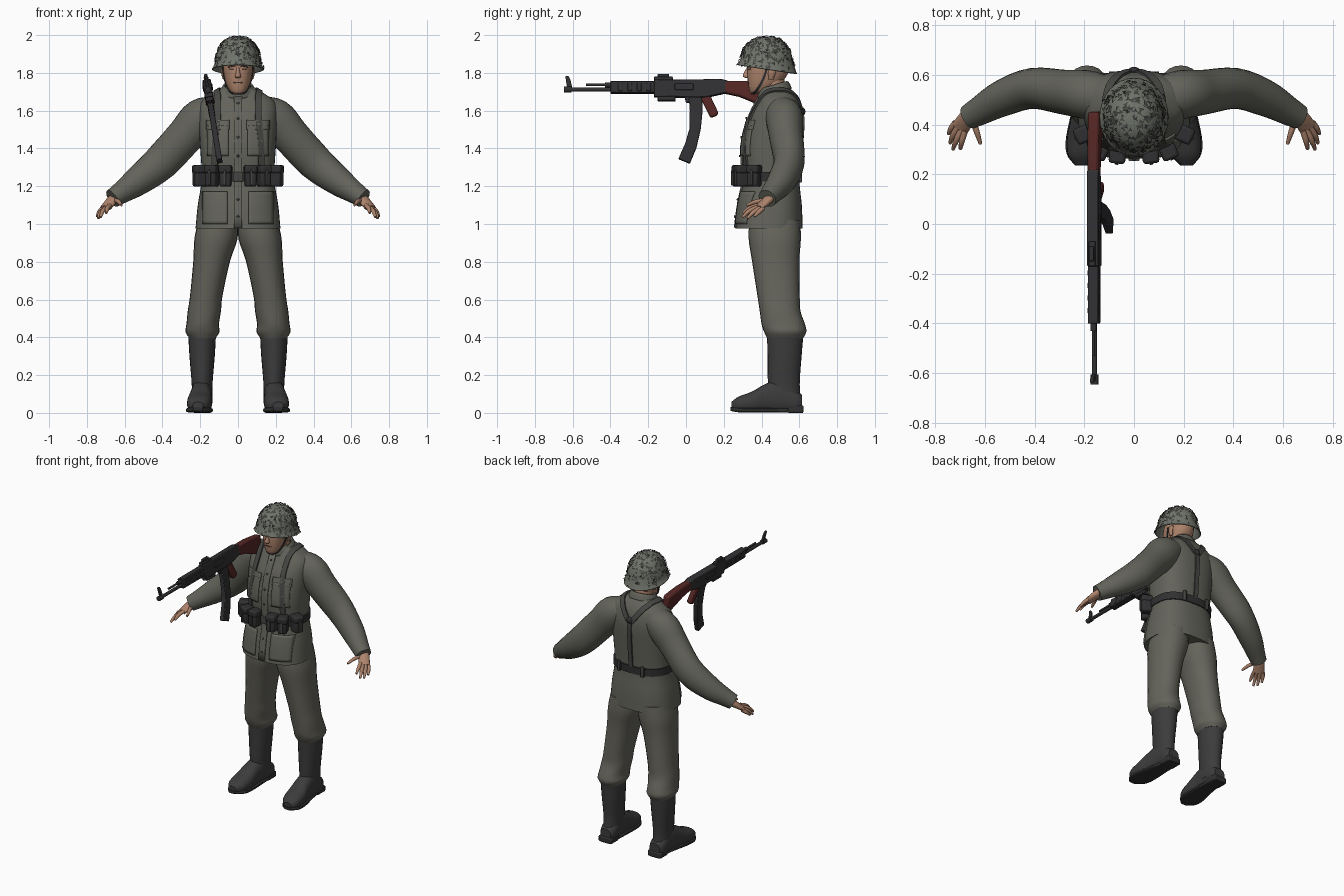
import bpy, bmesh, random
from math import sin, cos, pi, tau, radians, copysign
from mathutils import Vector, Matrix
from mathutils.bvhtree import BVHTree

if "Cube" in bpy.data.objects:
    bpy.data.objects.remove(bpy.data.objects["Cube"])
random.seed(4)
X, Y, Z = Vector((1, 0, 0)), Vector((0, 1, 0)), Vector((0, 0, 1))


def material(name, r, g, b):
    m = bpy.data.materials.new(name)
    m.use_nodes = True
    m.diffuse_color = (r, g, b, 1)
    bsdf = m.node_tree.nodes["Principled BSDF"]
    bsdf.inputs["Base Color"].default_value = (r, g, b, 1)
    bsdf.inputs["Roughness"].default_value = 0.8
    return m


WOOL = material("field grey wool", .125, .125, .105)
TROUSER = material("trouser grey", .13, .127, .105)
LEATHER = material("dark leather", .03, .03, .032)
WEB = material("strap grey", .06, .06, .055)
BOOT = material("boot black", .045, .045, .045)
SKIN = material("skin", .42, .23, .15)
HAIR = material("dark brown", .07, .04, .03)
STEEL = material("gun steel", .03, .03, .033)
WOOD = material("red wood", .09, .02, .018)
COVER = material("helmet cover", .16, .175, .145)


def finish(name, bm, mat, mirror=False, angle=40, bevel=0, thick=0):
    bmesh.ops.recalc_face_normals(bm, faces=bm.faces)
    me = bpy.data.meshes.new(name)
    bm.to_mesh(me)
    bm.free()
    me.materials.append(mat)
    ob = bpy.data.objects.new(name, me)
    bpy.context.collection.objects.link(ob)
    bpy.ops.object.select_all(action='DESELECT')
    ob.select_set(True)
    bpy.context.view_layer.objects.active = ob
    bpy.ops.object.shade_smooth_by_angle(angle=radians(angle))
    if thick:
        mod = ob.modifiers.new("thickness", 'SOLIDIFY')
        mod.thickness, mod.offset = thick, 0
    if bevel:
        mod = ob.modifiers.new("soft edges", 'BEVEL')
        mod.width, mod.segments = bevel, 2
    if mirror:
        ob.modifiers.new("other side", 'MIRROR')
    return ob


def spline(points, steps):
    """Catmull-Rom samples through points of any dimension."""
    p = [Vector(q) for q in points]
    p = [p[0] * 2 - p[1]] + p + [p[-1] * 2 - p[-2]]
    out = []
    for a, b, c, d in zip(p, p[1:], p[2:], p[3:]):
        for t in (i / steps for i in range(steps)):
            out.append((b * 2 + (c - a) * t + (a * 2 - b * 5 + c * 4 - d) * t**2
                        + (b * 3 - a - c * 3 + d) * t**3) / 2)
    return out + [p[-2]]


def skin_rings(bm, rings, caps=True):
    vs = [[bm.verts.new(co) for co in r] for r in rings]
    n = len(vs[0])
    for a, b in zip(vs, vs[1:]):
        for i in range(n):
            bm.faces.new((a[i], a[(i + 1) % n], b[(i + 1) % n], b[i]))
    if caps:
        bm.faces.new(vs[0])
        bm.faces.new(vs[-1])


def loft(name, secs, mat, axis=None, n=2, seg=24, steps=4, caps=True, shape=None, **kw):
    """Rings (x, y, z, radius, radius) level with an axis, or square to their path."""
    s = spline(secs, steps)
    rings = []
    for i, q in enumerate(s):
        if axis == 'z':
            u, v = X, Y
        elif axis == 'y':
            u, v = X, Z
        else:
            t = (s[min(i + 1, len(s) - 1)] - s[max(i - 1, 0)]).to_3d().normalized()
            u = Z.cross(t).normalized()
            v = t.cross(u)
        ring = []
        for k in range(seg):
            c, d = cos(tau * k / seg), sin(tau * k / seg)
            p = Vector(q[:3]) + u * q[3] * copysign(abs(c)**(2 / n), c) + v * q[4] * copysign(abs(d)**(2 / n), d)
            ring.append(shape(p) if shape else p)
        rings.append(ring)
    bm = bmesh.new()
    skin_rings(bm, rings, caps)
    return finish(name, bm, mat, **kw)


def surface(ob):
    me = ob.data
    return BVHTree.FromPolygons([v.co for v in me.vertices], [p.vertices[:] for p in me.polygons])


def strap(name, tree, points, width, mat, lift=.009, **kw):
    s = [tree.find_nearest(p)[:2] for p in spline(points, 6)]
    rings = []
    for i, (p, nrm) in enumerate(s):
        t = s[min(i + 1, len(s) - 1)][0] - s[max(i - 1, 0)][0]
        side = t.cross(nrm).normalized() * width / 2
        rings.append([p - side - nrm * .006, p + side - nrm * .006, p + side + nrm * lift, p - side + nrm * lift])
    bm = bmesh.new()
    skin_rings(bm, rings)
    return finish(name, bm, mat, **kw)


def drape(name, tree, x0, x1, z0, z1, mat, **kw):
    """Cloth patch laid on the front of a surface."""
    bm = bmesh.new()
    bmesh.ops.create_grid(bm, x_segments=8, y_segments=10, size=1)
    for v in bm.verts:
        x, z = x0 + (x1 - x0) * (v.co.x + 1) / 2, z0 + (z1 - z0) * (v.co.y + 1) / 2
        hit = tree.ray_cast((x, -1, z), Y)[0]
        v.co = (x, (hit.y if hit else .35) - .003, z)
    return finish(name, bm, mat, thick=.012, **kw)


def box(name, loc, size, mat, turn=0, bevel=.008, **kw):
    bm = bmesh.new()
    m = Matrix.Translation(loc) @ Matrix.Rotation(turn, 4, 'Z') @ Matrix.Diagonal((*size, 1))
    bmesh.ops.create_cube(bm, size=1, matrix=m)
    return finish(name, bm, mat, bevel=bevel, **kw)


def ball(name, loc, size, mat, **kw):
    bm = bmesh.new()
    bmesh.ops.create_uvsphere(bm, u_segments=12, v_segments=8, radius=1,
                              matrix=Matrix.Translation(loc) @ Matrix.Diagonal((*size, 1)))
    return finish(name, bm, mat, **kw)


# Jacket
torso = loft("jacket", [(0, .44, .975, .225, .178), (0, .445, 1.1, .213, .168), (0, .452, 1.24, .192, .148),
                        (0, .452, 1.4, .2, .158), (0, .472, 1.55, .208, .146), (0, .487, 1.64, .2, .115),
                        (0, .487, 1.69, .14, .09), (0, .475, 1.725, .075, .07)], WOOL, 'z', n=2.5, seg=40)
body = surface(torso)
loft("sleeves", [(.09, .5, 1.61, .085, .07), (.19, .52, 1.56, .098, .108), (.28, .53, 1.465, .09, .1),
                 (.41, .545, 1.325, .082, .095), (.53, .505, 1.228, .073, .078), (.62, .455, 1.165, .058, .058),
                 (.665, .43, 1.135, .05, .05)], WOOL, mirror=True)
loft("collar", [(0, .47, 1.69, .095, .085), (0, .465, 1.72, .082, .078), (0, .462, 1.735, .072, .07)],
     WOOL, 'z', caps=False, thick=.012, shape=lambda p: p + Z * (p.y - .47) * .3)
drape("front_placket", body, -.022, .022, .98, 1.68, WOOL)
drape("breast_pockets", body, .05, .16, 1.36, 1.52, WOOL, mirror=True)
drape("breast_flaps", body, .045, .165, 1.5, 1.55, WOOL, mirror=True)
drape("skirt_pockets", body, .055, .185, 1.0, 1.17, WOOL, mirror=True)
for z in (1.04, 1.13, 1.36, 1.46, 1.56, 1.64):
    y = body.ray_cast((0, -1, z), Y)[0].y
    ball("button", (0, y - .011, z), (.007, .004, .007), WEB)

# Belt, pouches and harness
loft("belt", [(0, .452, 1.225, .2, .156), (0, .452, 1.275, .201, .158)], LEATHER, 'z', n=2.5, seg=40, steps=1)
box("buckle", (0, .292, 1.25), (.055, .016, .05), WEB, bevel=.004)
for x, y, turn in ((.066, .282, .1), (.137, .297, .4), (.2, .362, 1.15)):
    box("ammo_pouch", (x, y, 1.25), (.06, .07, .105), LEATHER, turn, .012, mirror=True)
    box("pouch_flap", (x, y, 1.29), (.067, .078, .045), LEATHER, turn, .012, mirror=True)
    out = Vector((sin(turn), -cos(turn), 0)) * .038
    box("pouch_strap", Vector((x, y, 1.245)) + out, (.014, .012, .08), WEB, turn, .003, mirror=True)
strap("shoulder_straps", body, [(.13, .3, 1.3), (.125, .3, 1.45), (.11, .33, 1.58), (.105, .42, 1.68), (.1, .5, 1.69),
                                (.07, .57, 1.66), (.012, .62, 1.59)], .034, WEB, mirror=True)
strap("back_strap", body, [(0, .62, 1.6), (0, .63, 1.45), (0, .62, 1.27)], .03, WEB)
ball("harness_ring", (0, .618, 1.595), (.022, .014, .022), LEATHER)
box("belt_loops", (.09, .606, 1.255), (.022, .016, .07), WEB, bevel=.004, mirror=True)

# Trousers and boots
loft("trouser_legs", [(.105, .47, 1.02, .105, .135), (.117, .47, .92, .114, .138), (.14, .475, .8, .097, .125),
                      (.168, .49, .62, .086, .112), (.178, .498, .54, .088, .108), (.187, .515, .47, .086, .115),
                      (.188, .525, .43, .09, .112), (.188, .525, .395, .07, .095)], TROUSER, 'z', n=2.2, mirror=True)
loft("boot_shafts", [(.19, .525, .405, .073, .096), (.19, .522, .3, .067, .09), (.19, .518, .15, .055, .084),
                     (.19, .53, .05, .055, .082)], BOOT, 'z', mirror=True)
loft("boot_feet", [(.188, .615, .05, .04, .045), (.19, .58, .06, .054, .06), (.192, .5, .085, .056, .09),
                   (.197, .42, .075, .058, .078), (.203, .35, .055, .066, .058), (.208, .28, .045, .058, .042),
                   (.212, .24, .038, .028, .02)], BOOT, 'y', n=2.4, mirror=True,
     shape=lambda p: Vector((p.x, p.y, max(p.z, .012))))
loft("boot_soles", [(.188, .62, .012, .045, .012), (.19, .5, .014, .052, .012), (.203, .35, .014, .07, .013),
                    (.208, .28, .016, .062, .013), (.212, .235, .02, .025, .01)], LEATHER, 'y', n=4, mirror=True)
box("boot_heels", (.189, .58, .02), (.1, .085, .04), LEATHER, mirror=True)

# Hands
loft("palms", [(.645, .46, 1.15, .028, .024), (.672, .425, 1.12, .034, .022), (.7, .385, 1.085, .036, .015)],
     SKIN, seg=16, mirror=True)
fingers = [((.679, .375, 1.098), (.692, .333, 1.082), (.698, .302, 1.058)),
           ((.692, .382, 1.09), (.715, .335, 1.07), (.728, .3, 1.036)),
           ((.706, .392, 1.085), (.728, .355, 1.06), (.74, .325, 1.03)),
           ((.718, .408, 1.082), (.735, .385, 1.063), (.746, .362, 1.04)),
           ((.65, .42, 1.125), (.632, .37, 1.118), (.617, .322, 1.1))]
for path in fingers:
    loft("finger", [(*p, r, r) for p, r in zip(path, (.0125, .0115, .007))], SKIN, seg=10, mirror=True)

# Head and face
loft("neck", [(0, .475, 1.64, .062, .062), (0, .455, 1.8, .058, .062)], SKIN, 'z')
head = loft("head", [(0, .375, 1.69, .025, .03), (0, .39, 1.705, .045, .054), (0, .412, 1.74, .063, .083),
                     (0, .43, 1.79, .075, .106), (0, .435, 1.84, .079, .109), (0, .437, 1.9, .07, .09)], SKIN, 'z', n=2.3)
skull = surface(head)
loft("nose", [(0, .333, 1.83, .008, .01), (0, .322, 1.8, .011, .016), (0, .318, 1.782, .016, .017),
              (0, .325, 1.772, .011, .008)], SKIN, 'z', seg=12)
loft("ears", [(.072, .45, 1.765, .008, .012), (.08, .455, 1.8, .01, .02), (.08, .46, 1.825, .008, .018)],
     SKIN, 'z', seg=12, mirror=True)
strap("eyebrows", skull, [(.014, .33, 1.832), (.03, .335, 1.836), (.048, .35, 1.83)], .008, HAIR, .004, mirror=True)
strap("eyes", skull, [(.02, .33, 1.818), (.042, .345, 1.818)], .008, HAIR, .002, mirror=True)
strap("mouth", skull, [(-.022, .335, 1.748), (0, .33, 1.749), (.022, .335, 1.748)], .006, HAIR, .002)
strap("chin_strap", skull, [(.08, .43, 1.83), (.072, .41, 1.77), (.05, .38, 1.715), (.025, .36, 1.692),
                            (.002, .35, 1.69)], .012, LEATHER, .005, mirror=True)

# Helmet with a ragged leaf cover
helmet = loft("helmet", [(0, .43, 1.818, .136, .155), (0, .43, 1.84, .124, .145), (0, .43, 1.87, .116, .135),
                         (0, .43, 1.92, .104, .121), (0, .43, 1.962, .075, .088), (0, .43, 1.983, .042, .05),
                         (0, .43, 1.99, .003, .003)], COVER, 'z', seg=32, caps=False, thick=.006,
              shape=lambda p: p - Z * (p.y - .43) * .15 * (2 - p.z) / .18)
shell = surface(helmet)
bm = bmesh.new()
while len(bm.faces) < 330:
    d = Vector((random.gauss(0, 1), random.gauss(0, 1), random.uniform(-.4, 1.6)))
    p, nrm, *_ = shell.ray_cast((0, .43, 1.86), d.normalized())
    if p is None:
        continue
    nrm = nrm if nrm.dot(d) > 0 else -nrm
    u = nrm.orthogonal().normalized()
    v, turn = nrm.cross(u), random.uniform(0, tau)
    pts = []
    for k in range(6):
        r = random.uniform(.011, .017) if k % 2 else random.uniform(.003, .007)
        a = turn + k * pi / 3
        pts.append(bm.verts.new(p + (u * cos(a) + v * sin(a)) * r + nrm * random.uniform(.003, .011)))
    bm.faces.new(pts)
finish("helmet_leaves", bm, WEB, angle=10)

# Rifle, modelled level and then rolled into place
gun = []


def plate(name, outline, width, mat, bevel=.004):
    bm = bmesh.new()
    skin_rings(bm, [[(x, y, z - 1.7) for y, z in outline] for x in (-width / 2, width / 2)])
    gun.append(finish(name, bm, mat, bevel=bevel, angle=30))


def rod(name, y0, y1, z, r, mat=STEEL):
    gun.append(loft(name, [(0, y0, z - 1.7, r, r), (0, y1, z - 1.7, r, r)], mat, 'y', seg=16, steps=1))


def block(name, y0, y1, z0, z1, width):
    plate(name, [(y0, z0), (y1, z0), (y1, z1), (y0, z1)], width, STEEL)


rod("barrel", -.64, -.15, 1.712, .011)
rod("muzzle_nut", -.645, -.605, 1.712, .016)
rod("gas_tube", -.53, -.3, 1.737, .007)
rod("gas_plug", -.43, -.38, 1.737, .013)
plate("front_sight", [(-.628, 1.71), (-.6, 1.71), (-.612, 1.765), (-.622, 1.785), (-.64, 1.785), (-.636, 1.765)], .014, STEEL)
block("handguard", -.4, -.16, 1.692, 1.755, .042)
plate("receiver", [(-.17, 1.672), (.1, 1.668), (.22, 1.695), (.22, 1.757), (.19, 1.765), (-.17, 1.762)], .045, STEEL)
block("magazine_well", -.15, -.055, 1.65, 1.69, .04)
block("rear_sight_base", -.17, -.07, 1.755, 1.78, .026)
block("rear_sight_leaf", -.15, -.09, 1.775, 1.795, .018)
block("ejection_cover", -.06, .04, 1.705, 1.74, .054)
for y in (-.36, -.31, -.26, -.21):
    block("handguard_rib", y, y + .025, 1.7, 1.745, .047)
plate("magazine", [(.015, 1.67), (.02, 1.6), (.018, 1.5), (-.005, 1.42), (-.04, 1.34), (.02, 1.315), (.055, 1.4),
                   (.078, 1.5), (.088, 1.6), (.085, 1.67)], .03, STEEL)
plate("trigger_guard", [(-.01, 1.68), (.0, 1.642), (.05, 1.637), (.075, 1.68)], .018, STEEL)
plate("pistol_grip", [(.075, 1.67), (.13, 1.675), (.172, 1.585), (.16, 1.57), (.13, 1.56)], .034, WOOD, .009)
plate("stock", [(.2, 1.757), (.32, 1.757), (.45, 1.742), (.455, 1.605), (.36, 1.642), (.28, 1.675), (.2, 1.692)], .046, WOOD, .01)
for part in gun:
    part.location = (-.157, 0, 1.7)
    part.rotation_euler = (0, -.16, 0)
